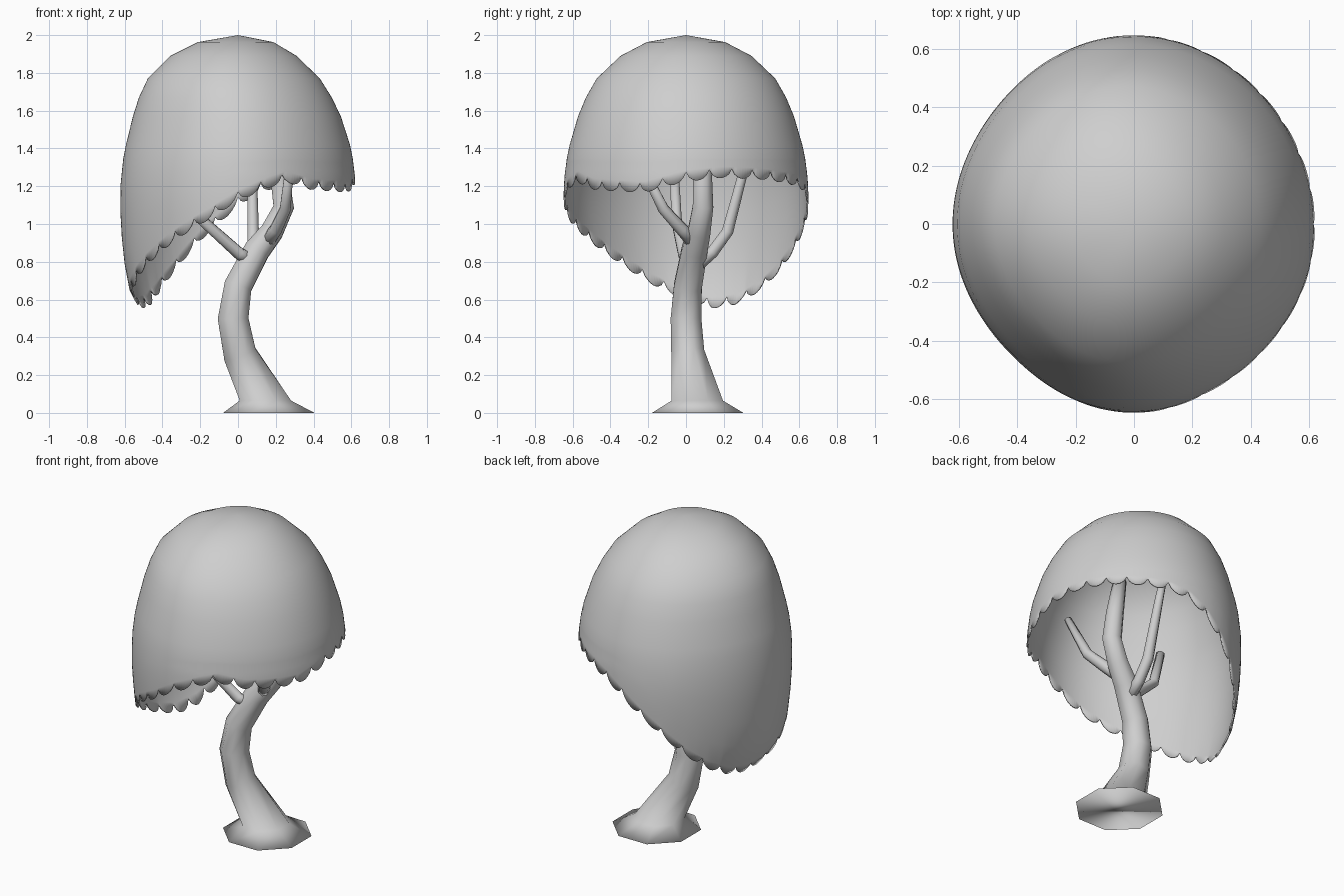
import bpy, bmesh, math
from mathutils import Vector

cube = bpy.data.objects.get("Cube")
if cube:
    bpy.data.objects.remove(cube, do_unlink=True)

grey = bpy.data.materials.new("plain grey")
grey.use_nodes = True
grey.diffuse_color = (0.62, 0.62, 0.62, 1)
grey.node_tree.nodes["Principled BSDF"].inputs["Base Color"].default_value = (0.62, 0.62, 0.62, 1)


def lerp_table(table, key):
    """Linear interpolation in a list of (key, value) sorted by key."""
    for (a, va), (b, vb) in zip(table, table[1:]):
        if key <= b:
            t = max(0, (key - a) / (b - a))
            return va + (vb - va) * t
    return table[-1][1]


def skin(name, rings, pole=None):
    """Join rings into one smooth surface, closed by a pole or by flat end caps."""
    bm = bmesh.new()
    loops = [[bm.verts.new(p) for p in ring] for ring in rings]
    n = len(loops[0])
    for lower, upper in zip(loops, loops[1:]):
        for j in range(n):
            k = (j + 1) % n
            bm.faces.new((lower[j], lower[k], upper[k], upper[j]))
    if pole:
        tip = bm.verts.new(pole)
        for j in range(n):
            bm.faces.new((loops[-1][j], loops[-1][(j + 1) % n], tip))
    else:
        bm.faces.new(loops[-1])
        bm.faces.new(loops[0][::-1])
    mesh = bpy.data.meshes.new(name)
    bm.to_mesh(mesh)
    bm.free()
    mesh.materials.append(grey)
    obj = bpy.data.objects.new(name, mesh)
    bpy.context.collection.objects.link(obj)
    bpy.ops.object.select_all(action="DESELECT")
    obj.select_set(True)
    bpy.context.view_layer.objects.active = obj
    bpy.ops.object.shade_smooth()
    return obj


def limb(name, path, sides=8, level=0):
    """Tapered tube along (x, y, z, radius) points; the first `level` rings lie flat."""
    pts = [Vector(p[:3]) for p in path]
    rings = []
    for i, p in enumerate(pts):
        tangent = pts[min(i + 1, len(pts) - 1)] - pts[max(i - 1, 0)]
        if i < level:
            tangent = Vector((0, 0, 1))
        turn = Vector((0, 0, 1)).rotation_difference(tangent)
        ring = []
        for j in range(sides):
            a = math.tau * (j + 0.5) / sides
            ring.append(p + turn @ (Vector((math.cos(a), math.sin(a), 0)) * path[i][3]))
        rings.append(ring)
    return skin(name, rings)


# Trunk with a flared foot
limb("trunk", [
    (0.163, 0.062, 0, 0.262), (0.145, 0.06, 0.065, 0.147), (0.01, 0.01, 0.31, 0.095),
    (-0.026, 0, 0.5, 0.088), (0, 0.01, 0.67, 0.08), (0.1, 0.045, 0.86, 0.074),
    (0.18, 0.07, 0.96, 0.065), (0.242, 0.09, 1.09, 0.059), (0.218, 0.088, 1.27, 0.053),
    (0.18, 0.088, 1.5, 0.04)], level=2)

# Branches
limb("left_branch", [(0.15, 0.04, 0.9, 0.036), (0.2, -0.02, 0.97, 0.035),
                     (0.25, -0.12, 1.08, 0.031), (0.28, -0.26, 1.36, 0.022)])
limb("back_branch", [(0.08, 0.06, 0.78, 0.036), (0.08, 0.14, 0.85, 0.034),
                     (0.08, 0.22, 0.96, 0.033), (0.075, 0.31, 1.3, 0.026),
                     (0.07, 0.34, 1.42, 0.022)])
limb("right_branch", [(0.07, 0.02, 0.82, 0.036), (0.01, -0.01, 0.84, 0.034),
                      (-0.19, -0.05, 1.02, 0.03), (-0.25, -0.06, 1.24, 0.026)])

# Canopy: a dome leaning slightly to one side, where its scalloped rim hangs low
crown = [(0.32, 1.963, -0.012), (0.535, 1.89, -0.024), (0.73, 1.77, -0.022),
         (0.818, 1.67, -0.014), (0.882, 1.57, -0.006), (0.95, 1.42, 0), (0.973, 1.35, 0)]
skirt = [(0.55, 0.84), (0.65, 0.92), (0.75, 0.955), (0.9, 0.983), (1.05, 0.998),
         (1.16, 1.0), (1.25, 0.993), (1.35, 0.973)]
rim = [(0, 1.225), (18, 1.245), (40, 1.235), (68, 1.2), (80, 1.16), (90, 1.09), (105, 0.95),
       (126, 0.74), (140, 0.63), (152, 0.57), (166, 0.55), (180, 0.59), (196, 0.67),
       (214, 0.78), (234, 0.9), (255, 1.02), (270, 1.12), (285, 1.19), (295, 1.22),
       (310, 1.18), (340, 1.165), (360, 1.225)]
SCALLOPS, STEPS = 32, 8
columns = SCALLOPS * STEPS


def dome_point(j, r, z, lean=0):
    """Point on the dome, drawn in a little on the diagonals."""
    a = math.tau * j / columns
    r *= 1 - (0.021 - 0.011 * math.cos(a - math.pi / 4)) * math.sin(2 * a) ** 2
    return (0.624 * r * math.cos(a) + lean, 0.648 * r * math.sin(a), z)


rings = [[dome_point(j, r, z, lean) for j in range(columns)] for r, z, lean in crown]
for t in (0.2, 0.4, 0.6, 0.8, 1, None):
    ring = []
    for j in range(columns):
        edge = lerp_table(rim, 360 * j / columns)
        if t is None:
            lobe = math.sin(math.pi * (j % STEPS) / STEPS) ** 0.6
            z = edge + 0.05 * (1 - lobe)
        else:
            z = 1.35 + (edge + 0.06 - 1.35) * t
        ring.append(dome_point(j, lerp_table(skirt, z), z))
    rings.append(ring)
canopy = skin("canopy", rings[::-1], pole=(0, 0, 2))
shell = canopy.modifiers.new("shell", "SOLIDIFY")
shell.thickness = 0.008
shell.offset = -1
